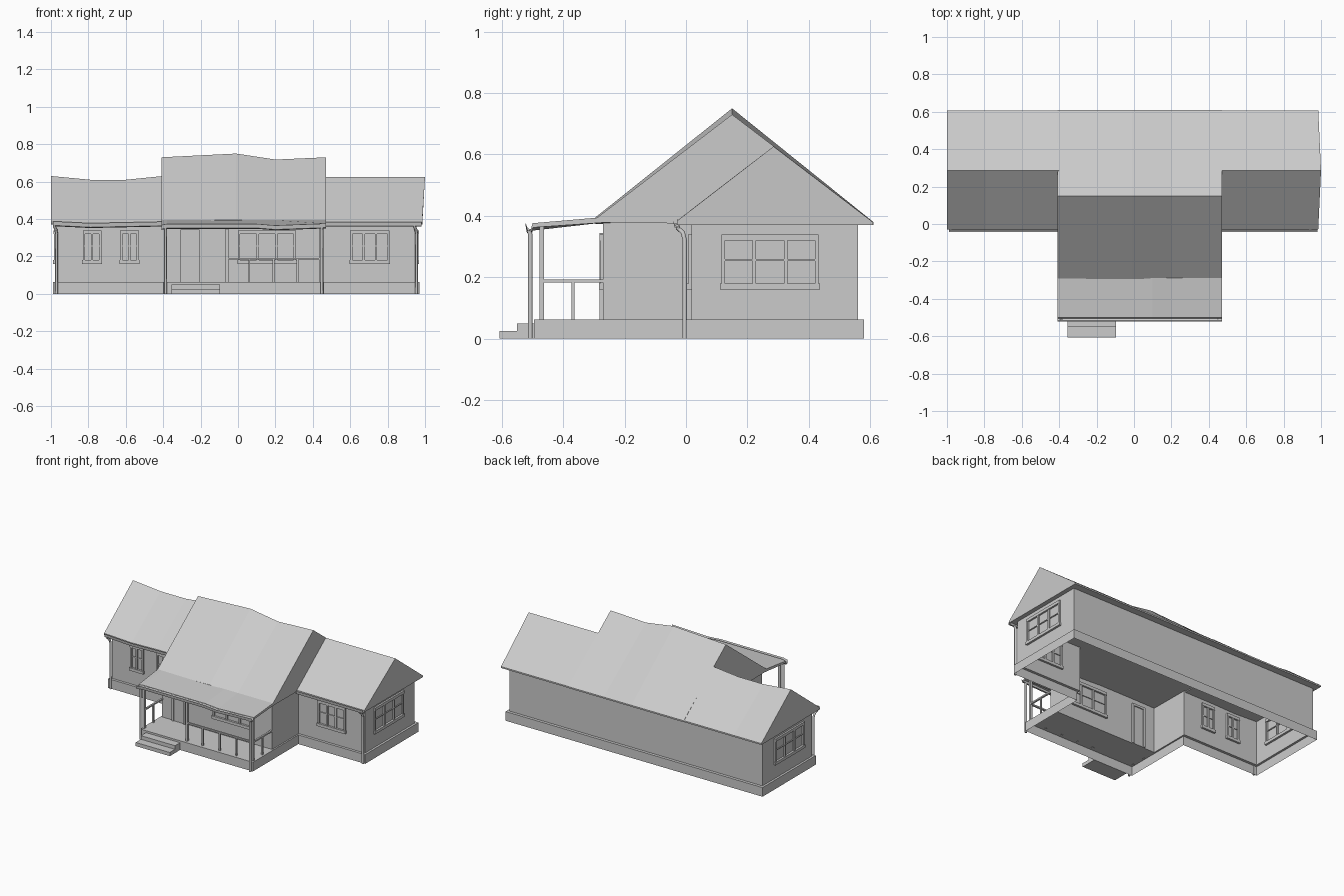
import bpy, bmesh
from mathutils import Vector

if "Cube" in bpy.data.objects:
    bpy.data.objects.remove(bpy.data.objects["Cube"])

def obj(name, bm, recalc=True):
    if recalc:
        bmesh.ops.recalc_face_normals(bm, faces=bm.faces)
    me = bpy.data.meshes.new(name)
    bm.to_mesh(me)
    bm.free()
    o = bpy.data.objects.new(name, me)
    bpy.context.collection.objects.link(o)
    return o

def add_box(bm, x0, x1, y0, y1, z0, z1):
    vs = bmesh.ops.create_cube(bm, size=1)["verts"]
    for v in vs:
        v.co = Vector(((x0 + x1) / 2 + v.co.x * (x1 - x0),
                       (y0 + y1) / 2 + v.co.y * (y1 - y0),
                       (z0 + z1) / 2 + v.co.z * (z1 - z0)))

def boxes(name, *dims):
    bm = bmesh.new()
    for d in dims:
        add_box(bm, *d)
    return obj(name, bm)

def loft(name, sections):
    """Skin closed cross-sections and cap the ends."""
    bm = bmesh.new()
    rings = [[bm.verts.new(p) for p in s] for s in sections]
    n = len(rings[0])
    for a, b in zip(rings, rings[1:]):
        for i in range(n):
            j = (i + 1) % n
            bm.faces.new((a[i], a[j], b[j], b[i]))
    bm.faces.new(rings[0])
    bm.faces.new(rings[-1])
    return obj(name, bm)

def pipe(name, pts, r=0.008):
    cu = bpy.data.curves.new(name, 'CURVE')
    cu.dimensions = '3D'
    cu.bevel_depth = r
    cu.bevel_resolution = 1
    cu.use_fill_caps = True
    sp = cu.splines.new('POLY')
    sp.points.add(len(pts) - 1)
    for p, c in zip(sp.points, pts):
        p.co = (*c, 1)
    o = bpy.data.objects.new(name, cu)
    bpy.context.collection.objects.link(o)

# Foundation skirt, ledge / porch floor and walls as one stepped shell
base = [(-.99, .58), (-.99, 0), (-.40, 0), (-.40, -.495),
        (.46, -.495), (.46, 0), (.97, 0), (.97, .58)]
wall = [(-.975, .56), (-.975, .018), (-.39, .018), (-.39, -.27),
        (.45, -.27), (.45, .018), (.955, .018), (.955, .56)]

def shell(name, levels):
    bm = bmesh.new()
    rings = [[bm.verts.new((x, y, z)) for x, y in loop] for loop, z in levels]
    n = len(base)
    for a, b in zip(rings, rings[1:]):
        for i in range(n):
            j = (i + 1) % n
            bm.faces.new((a[i], a[j], b[j], b[i]))
    obj(name, bm)

shell("foundation_and_porch_floor", [(base, 0), (base, .063), (wall, .063)])
shell("walls", [(wall, .063), (wall, .38)])

# Sagging gable roofs: stations are (x, ridge z, eave z, x shift at the ridge)
def gable(name, stations, front, ridge, back):
    loft(name, [[(x, front, e - .012), (x, front, e), (x + s, ridge, r),
                 (x, back, .38), (x, back, .37)] for x, r, e, s in stations])

gable("left_wing_roof", [(-1, .63, .385, 0), (-.79, .61, .375, 0),
      (-.6, .61, .38, 0), (-.40, .63, .38, 0)], -.03, .285, .608)
gable("right_wing_roof", [(.46, .626, .385, 0), (.985, .626, .383, .015)],
      -.03, .285, .608)
main = [(-.41, .73, .39, 0), (-.01, .75, .395, 0), (.2, .718, .385, 0), (.47, .73, .39, 0)]
gable("main_roof", main, -.295, .15, .61)

# Porch roof and gutter follow the same sag
sag = [(-.41, .368), (-.38, .374), (.1, .374), (.2, .366), (.47, .376)]
loft("porch_roof", [[(x, -.29, .394), (x, -.50, z), (x, -.50, z - .014),
                     (x, -.27, .378)] for x, z in sag])
def gutter(name, stations, y):
    loft(name, [[(x, y - .026, z), (x, y - .022, z - .022), (x, y - .006, z - .026),
                 (x, y, z - .004), (x, y - .005, z - .004), (x, y - .009, z - .02),
                 (x, y - .019, z - .017)] for x, z in stations])
gutter("porch_gutter", sag, -.496)
gutter("left_gutter", [(-.99, .388), (-.79, .378), (-.41, .386)], -.016)
gutter("right_gutter", [(.47, .385), (.98, .385)], -.016)

# Downpipes
for name, x in (("left", -.97), ("right", .955)):
    pipe(name + "_wing_downpipe", [(x - .012, -.028, .372), (x - .012, -.026, .36),
         (x - .004, -.01, .345), (x, -.004, .32), (x, -.004, 0)])
for name, x in (("left", -.388), ("right", .448)):
    pipe(name + "_porch_downpipe", [(x, -.512, .355), (x, -.507, .34), (x, -.507, 0)])

# Porch posts, beam and railings
for i, x in enumerate((-.388, -.06, .442)):
    boxes(f"porch_post_{i}", (x - .008, x + .008, -.477, -.462, .06, .372))
boxes("porch_beam", (-.396, .45, -.477, -.462, .35, .366))
boxes("front_railing", (-.06, .442, -.476, -.464, .183, .193),
      *[(x - .005, x + .005, -.475, -.465, .06, .185) for x in (.06, .19, .318)])
for name, x in (("left", -.388), ("right", .442)):
    boxes(name + "_railing", (x - .006, x + .006, -.475, -.27, .183, .193),
          (x - .005, x + .005, -.373, -.363, .06, .185))

# Steps
boxes("steps", (-.355, -.095, -.607, -.55, 0, .025), (-.355, -.095, -.55, -.495, 0, .05))

# Windows: frame, mullions and sill set through the wall
def window(name, wall_pos, u0, u1, panes, side=None, z0=.16, z1=.34):
    bm = bmesh.new()
    def bar(a, b, c, d, t):
        if side:
            add_box(bm, wall_pos - t, wall_pos + t, a, b, c, d)
        else:
            add_box(bm, a, b, wall_pos - t, wall_pos + t, c, d)
    f = .012
    bar(u0, u1, z1 - .02, z1, .012)
    bar(u0 - .004, u1 + .004, z0, z0 + .02, .014)
    step = (u1 - u0 - f) / panes
    for i in range(panes + 1):
        u = u0 + i * step
        bar(u, u + f, z0 + .02, z1 - .02, .01)
    bar(u0 + f, u1 - f, .253, .259, .006)
    obj(name, bm)

window("left_front_window_a", .018, -.83, -.73, 2)
window("left_front_window_b", .018, -.63, -.53, 2)
window("right_front_window", .018, .60, .81, 3)
window("porch_window", -.27, 0, .31, 3)
window("right_end_window", .955, .115, .432, 3, side=True)
window("left_end_window", -.975, .115, .432, 3, side=True)

# Front door with frame
boxes("front_door", (-.295, -.22, -.275, -.265, .063, .33))
boxes("door_frame", (-.308, -.295, -.282, -.258, .063, .345),
      (-.22, -.207, -.282, -.258, .063, .345), (-.295, -.22, -.282, -.258, .33, .345))
